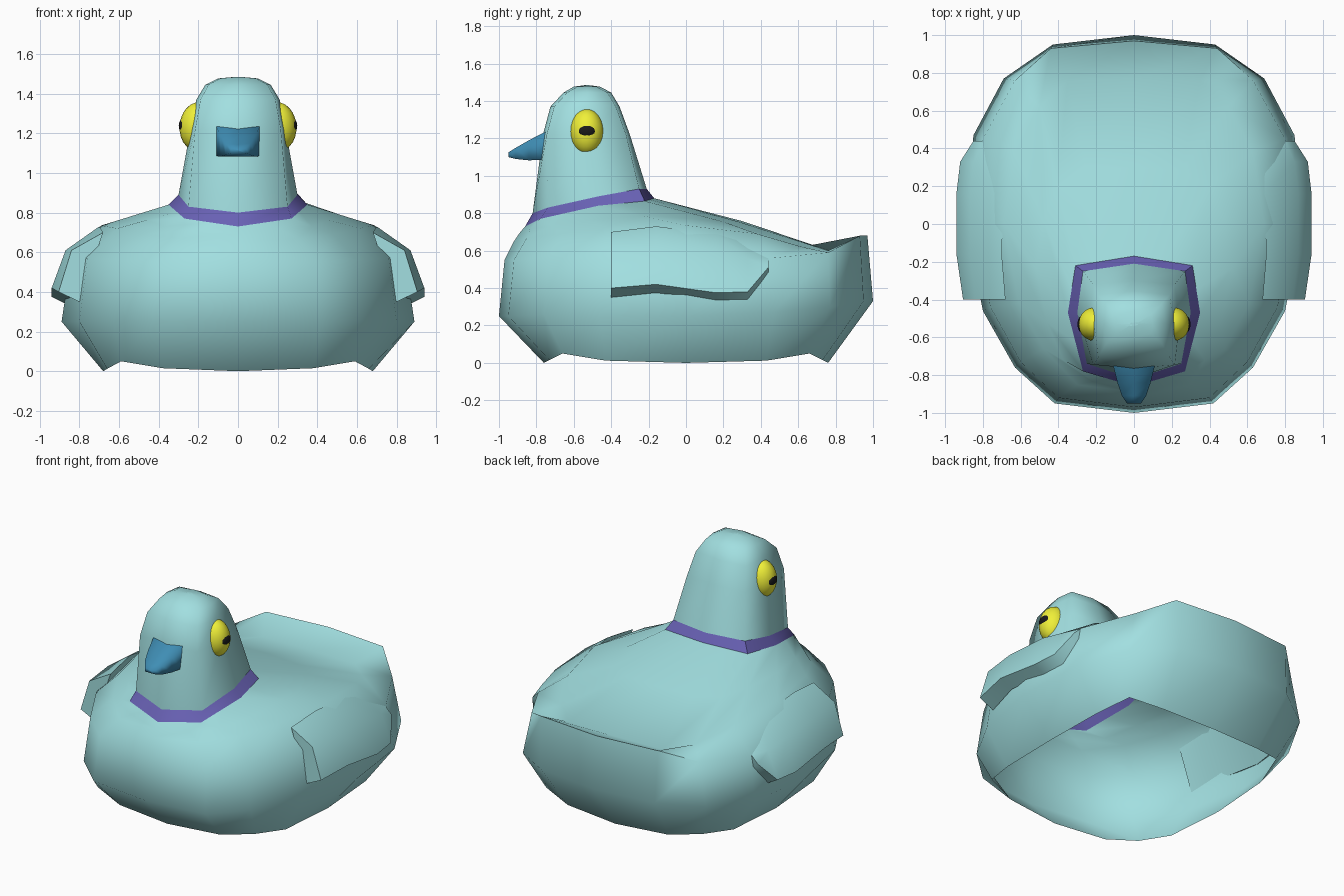
import bpy, bmesh, math
from mathutils import Vector

if "Cube" in bpy.data.objects:
    bpy.data.objects.remove(bpy.data.objects["Cube"])


def material(name, rgb):
    m = bpy.data.materials.new(name)
    m.diffuse_color = (*rgb, 1)
    m.use_nodes = True
    m.node_tree.nodes["Principled BSDF"].inputs["Base Color"].default_value = m.diffuse_color
    return m


TEAL = material("teal", (0.36, 0.74, 0.75))
PURPLE = material("purple", (0.14, 0.12, 0.46))
BLUE = material("blue", (0.05, 0.27, 0.46))
YELLOW = material("yellow", (0.87, 0.87, 0.04))
BLACK = material("black", (0.01, 0.01, 0.01))


def finish(obj, mat, angle):
    obj.data.materials.append(mat)
    bpy.ops.object.select_all(action="DESELECT")
    obj.select_set(True)
    bpy.context.view_layer.objects.active = obj
    bpy.ops.object.shade_smooth_by_angle(angle=math.radians(angle))
    return obj


def loft(name, rings, mat, cap_start=False, cap_end=False, angle=50):
    """Skin a series of closed rings that have equal point counts."""
    bm = bmesh.new()
    vs = [[bm.verts.new(p) for p in r] for r in rings]
    n = len(vs[0])
    for a, b in zip(vs, vs[1:]):
        for i in range(n):
            j = (i + 1) % n
            bm.faces.new((a[i], a[j], b[j], b[i]))
    if cap_start:
        bm.faces.new(vs[0][::-1])
    if cap_end:
        bm.faces.new(vs[-1])
    bmesh.ops.recalc_face_normals(bm, faces=bm.faces)
    me = bpy.data.meshes.new(name)
    bm.to_mesh(me)
    bm.free()
    obj = bpy.data.objects.new(name, me)
    bpy.context.collection.objects.link(obj)
    return finish(obj, mat, angle)


def full(half):
    """Mirror a half ring, running from front centre to back centre."""
    return list(half) + [(-x, y, z) for x, y, z in half[-2:0:-1]]


def ellipsoid(name, loc, radii, mat, tilt=0):
    bpy.ops.mesh.primitive_uv_sphere_add(segments=20, ring_count=12, location=loc)
    obj = bpy.context.object
    obj.name = name
    obj.scale = radii
    obj.rotation_euler = (0, tilt, 0)
    return finish(obj, mat, 60)


# Collar band edges, as half octagons
collar_low = [(0, -.86, .73), (.27, -.78, .77), (.35, -.47, .84), (.31, -.22, .865), (0, -.17, .88)]
collar_top = [(0, -.82, .80), (.25, -.74, .83), (.30, -.47, .89), (.27, -.25, .93), (0, -.21, .93)]
loft("collar", [full(collar_low), full(collar_top)], PURPLE)

# Body: hollow shell with an open bottom and an upturned tail
front_rim = [(0, -.76, 0), (.38, -.73, .015), (.59, -.66, .05), (.66, -.43, .012), (.68, 0, 0)]
rim = front_rim + [(x, -y, z) for x, y, z in front_rim[-2::-1]]
belly = [(0, -1, .25), (.42, -.95, .25), (.63, -.76, .26), (.80, -.46, .25), (.89, 0, .25),
         (.85, .47, .27), (.69, .77, .30), (.43, .95, .33), (0, 1, .33)]
flank = [(0, -.97, .55), (.40, -.92, .55), (.60, -.73, .56), (.76, -.44, .57), (.84, 0, .58),
         (.80, .45, .56), (.63, .76, .59), (.44, .93, .68), (0, .97, .68)]
back = [(0, -.92, .65), (.30, -.85, .67), (.48, -.66, .69), (.61, -.42, .72), (.69, 0, .735),
        (.63, .38, .69), (.50, .62, .62), (.35, .76, .60), (0, .77, .60)]
opening = []
for a, b in zip(collar_low, collar_low[1:]):
    opening += [a, tuple(Vector(a).lerp(Vector(b), .5))]
opening.append(collar_low[-1])
lift = [.004, .004, 0, 0, 0, 0, .012, .018, .018]
slope = [tuple(Vector(a).lerp(Vector(b), .5) + Vector((0, 0, d)))
         for a, b, d in zip(back, opening, lift)]
loft("body", [full(r) for r in (rim, belly, flank, back, slope, opening)], TEAL, angle=62)


# Head and neck
def head_ring(front, rear, half_width, z):
    mid = (front + rear) / 2
    w = half_width * .9
    return full([(0, front, z), (w, front + .02, z), (half_width, mid, z),
                 (w, rear - .02, z), (0, rear, z)])


loft("head", [full(collar_top),
              head_ring(-.765, -.30, .24, 1.22),
              head_ring(-.725, -.355, .21, 1.37),
              head_ring(-.655, -.40, .165, 1.445),
              head_ring(-.60, -.46, .10, 1.477),
              head_ring(-.54, -.52, .01, 1.485)], TEAL, cap_end=True, angle=100)

# Beak: y, half width, bottom, top
beak = [(-.72, .11, 1.085, 1.245), (-.76, .108, 1.085, 1.232), (-.84, .088, 1.083, 1.190),
        (-.91, .064, 1.09, 1.150), (-.95, .037, 1.10, 1.125)]
loft("beak", [[(-w, y, b), (w, y, b), (w, y, t), (0, y, t - .008), (-w, y, t)]
              for y, w, b, t in beak], BLUE, True, True, 95)

# Wings: cross-sections (x, z) from top edge to underside at each y
wing = {-.40: [(.68, .70), (.84, .61), (.905, .40), (.80, .35)],
        -.16: [(.70, .73), (.87, .61), (.94, .42), (.85, .375)],
        .16: [(.69, .69), (.87, .59), (.94, .375), (.86, .335)],
        .33: [(.69, .64), (.85, .56), (.92, .38), (.83, .33)],
        .44: [(.70, .58), (.80, .56), (.85, .51), (.78, .46)]}
for side, s in (("right", 1), ("left", -1)):
    loft(side + "_wing", [[(s * x, y, z) for x, z in sec] for y, sec in wing.items()],
         TEAL, True, True)
    # Eyes
    ellipsoid(side + "_eye", (s * .205, -.53, 1.235), (.09, .09, .122), YELLOW, -s * .1)
    ellipsoid(side + "_pupil", (s * .276, -.53, 1.238), (.023, .045, .036), BLACK)
